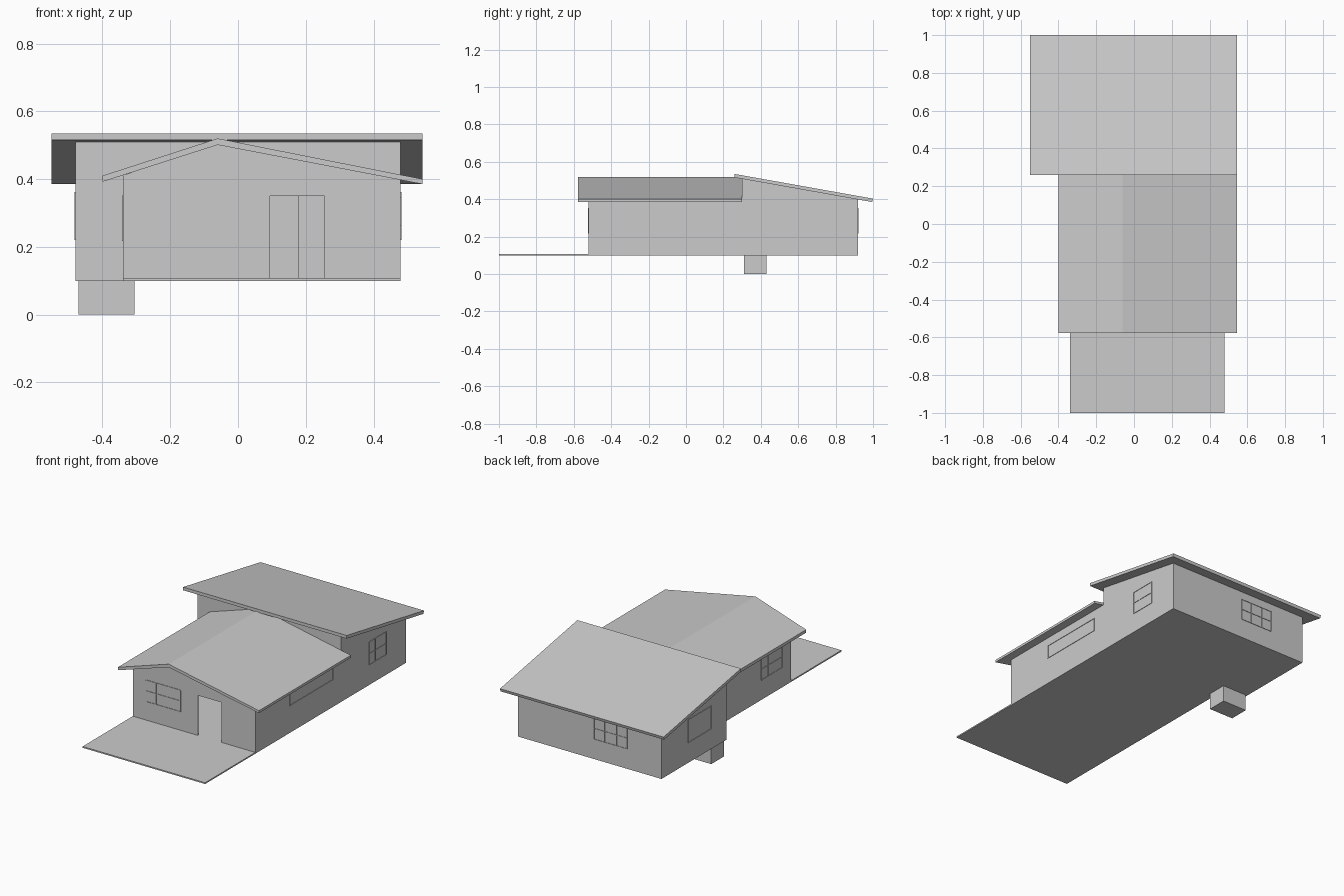
import bpy, bmesh
from mathutils import Vector

if "Cube" in bpy.data.objects:
    bpy.data.objects.remove(bpy.data.objects["Cube"])

T = 0.008  # wall thickness


def make(name, bm):
    bmesh.ops.recalc_face_normals(bm, faces=bm.faces)
    me = bpy.data.meshes.new(name)
    bm.to_mesh(me)
    bm.free()
    ob = bpy.data.objects.new(name, me)
    bpy.context.collection.objects.link(ob)
    return ob


def add_prism(bm, pts, axis, a, b):
    """Extrude a (horizontal, z) profile along x or y from a to b."""
    def co(h, z, d):
        return (d, h, z) if axis == 'x' else (h, d, z)
    face = bm.faces.new([bm.verts.new(co(h, z, a)) for h, z in pts])
    res = bmesh.ops.extrude_face_region(bm, geom=[face])
    move = Vector((b - a, 0, 0) if axis == 'x' else (0, b - a, 0))
    bmesh.ops.translate(bm, vec=move,
                        verts=[g for g in res['geom'] if isinstance(g, bmesh.types.BMVert)])


def prism(name, pts, axis, a, b):
    bm = bmesh.new()
    add_prism(bm, pts, axis, a, b)
    return make(name, bm)


def rect(h0, h1, z0, z1):
    return [(h0, z0), (h1, z0), (h1, z1), (h0, z1)]


def box(name, x0, x1, y0, y1, z0, z1):
    return prism(name, rect(x0, x1, z0, z1), 'y', y0, y1)


def window(name, axis, plane, out, h0, h1, z0, z1, uprights=(), rails=()):
    """Thin frame with glazing bars, standing slightly proud of a wall."""
    bm = bmesh.new()
    w, d = 0.004, 0.003 * out
    for h in (h0, h1, *uprights):
        add_prism(bm, rect(h - w / 2, h + w / 2, z0, z1), axis, plane - d, plane + d)
    for z in (z0, z1, *rails):
        add_prism(bm, rect(h0, h1, z - w / 2, z + w / 2), axis, plane - d, plane + d)
    return make(name, bm)


# Floor slabs, front deck and foundation pier
box("deck_and_front_floor", -0.34, 0.48, -1.0, 0.30, 0.10, 0.108)
box("rear_floor", -0.48, 0.48, 0.30, 0.92, 0.10, 0.108)
box("foundation_pier", -0.47, -0.305, 0.31, 0.43, 0.0, 0.10)

# Front wing: gable wall with doorway, and two side walls
prism("front_gable_wall",
      [(-0.34, 0.10), (0.095, 0.10), (0.095, 0.35), (0.255, 0.35), (0.255, 0.10),
       (0.48, 0.10), (0.48, 0.399), (-0.06, 0.502), (-0.34, 0.411)], 'y', -0.52, -0.52 + T)
box("front_left_wall", -0.34, -0.34 + T, -0.52, 0.30, 0.10, 0.411)
box("front_right_wall", 0.48 - T, 0.48, -0.52, 0.30, 0.10, 0.399)

# Rear wing: sloping side walls, back wall, cross wall with inner doorway
side = [(0.30, 0.10), (0.92, 0.10), (0.92, 0.401), (0.30, 0.51)]
prism("rear_left_wall", side, 'x', -0.48, -0.48 + T)
prism("rear_right_wall", side, 'x', 0.48 - T, 0.48)
box("back_wall", -0.48, 0.48, 0.92 - T, 0.92, 0.10, 0.401)
prism("cross_wall",
      [(-0.48, 0.10), (0.18, 0.10), (0.18, 0.36), (0.36, 0.36), (0.36, 0.10),
       (0.48, 0.10), (0.48, 0.51), (-0.48, 0.51)], 'y', 0.30, 0.30 + T)

# Roofs
prism("gable_roof",
      [(-0.40, 0.392), (-0.06, 0.501), (0.545, 0.385),
       (0.545, 0.40), (-0.06, 0.52), (-0.40, 0.41)], 'y', -0.578, 0.30)
prism("rear_shed_roof",
      [(0.26, 0.516), (0.995, 0.385), (1.0, 0.403), (0.26, 0.535)], 'x', -0.55, 0.545)

# Windows
window("front_window", 'y', -0.52, -1, -0.25, -0.02, 0.22, 0.35, (-0.185,), (0.285,))
window("back_window", 'y', 0.92, 1, -0.25, -0.03, 0.22, 0.35, (-0.18, -0.10), (0.285,))
window("right_rear_window", 'x', 0.48, 1, 0.57, 0.73, 0.222, 0.36, (0.625,), (0.29,))
window("right_front_window", 'x', 0.48, 1, -0.19, 0.22, 0.265, 0.345)
window("left_rear_window", 'x', -0.48, -1, 0.445, 0.665, 0.222, 0.36)
window("left_front_window", 'x', -0.34, -1, -0.435, -0.235, 0.22, 0.35, (-0.37, -0.30), (0.285,))
